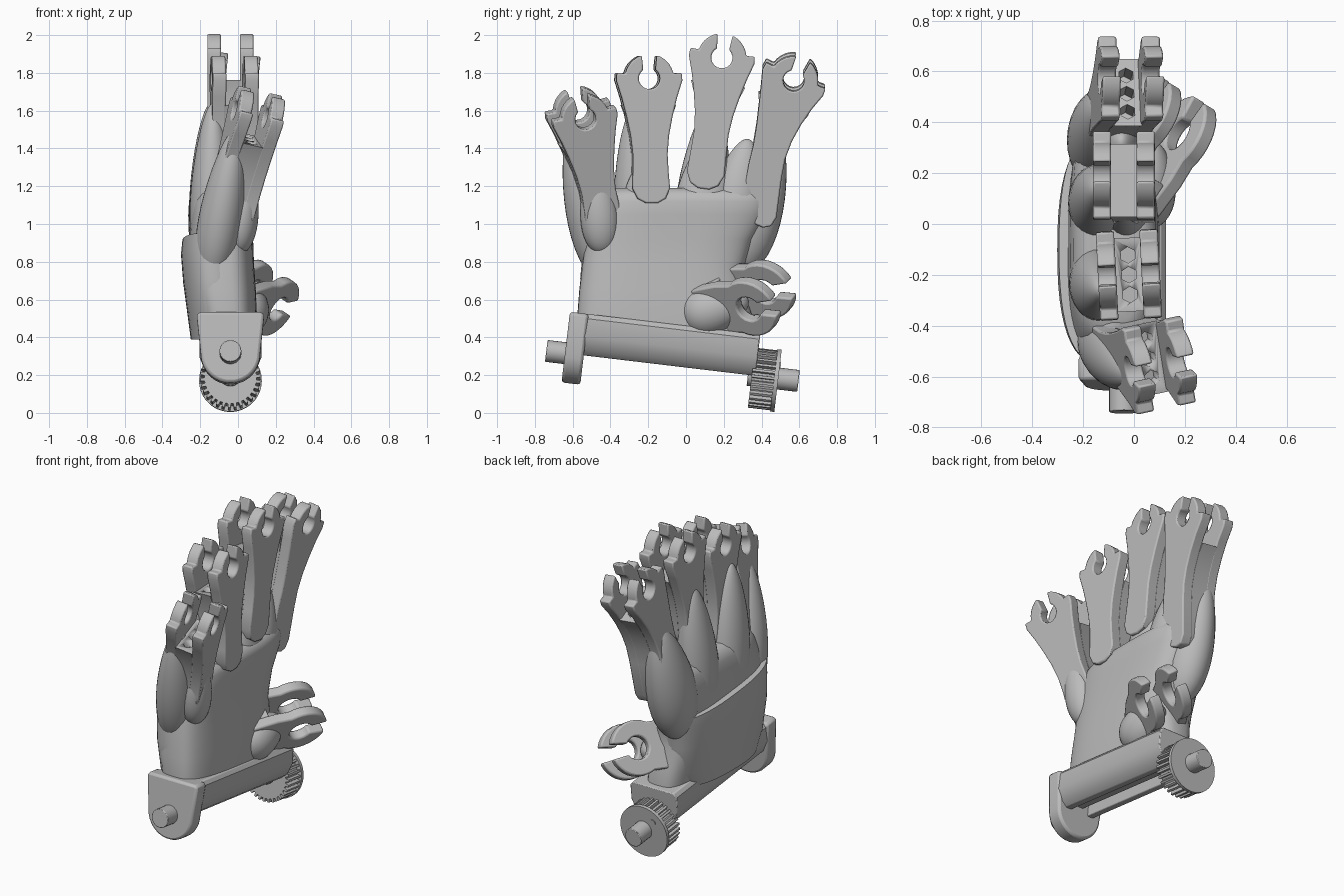
import bpy, bmesh
from math import sin, cos, pi, radians, copysign
from mathutils import Matrix, Vector

if "Cube" in bpy.data.objects:
    bpy.data.objects.remove(bpy.data.objects["Cube"])

grey = bpy.data.materials.new("plain_grey")
grey.use_nodes = True
grey.diffuse_color = (0.5, 0.5, 0.5, 1)
grey.node_tree.nodes["Principled BSDF"].inputs["Base Color"].default_value = (0.5, 0.5, 0.5, 1)


def finish(name, bm, matrix=Matrix(), bevel=0.0, angle=35):
    bmesh.ops.recalc_face_normals(bm, faces=bm.faces)
    mesh = bpy.data.meshes.new(name)
    bm.to_mesh(mesh)
    bm.free()
    mesh.materials.append(grey)
    ob = bpy.data.objects.new(name, mesh)
    ob.matrix_world = matrix
    bpy.context.collection.objects.link(ob)
    if bevel:
        mod = ob.modifiers.new("soft_edges", "BEVEL")
        mod.width, mod.segments, mod.limit_method = bevel, 2, "ANGLE"
        mod.angle_limit = radians(40)
    bpy.ops.object.select_all(action="DESELECT")
    ob.select_set(True)
    bpy.context.view_layer.objects.active = ob
    bpy.ops.object.shade_smooth_by_angle(angle=radians(angle))
    return ob


def prism(name, pts, x0, x1, matrix, bevel=0.0):
    """Extrude a (y, z) outline along local x."""
    bm = bmesh.new()
    face = bm.faces.new([bm.verts.new((x0, a, b)) for a, b in pts])
    out = bmesh.ops.extrude_face_region(bm, geom=[face])
    verts = [g for g in out["geom"] if isinstance(g, bmesh.types.BMVert)]
    bmesh.ops.translate(bm, verts=verts, vec=(x1 - x0, 0, 0))
    return finish(name, bm, matrix, bevel)


def arc(r, start, end, n):
    return [(r * cos(radians(start + (end - start) * i / n)),
             r * sin(radians(start + (end - start) * i / n))) for i in range(n + 1)]


def mirrored(half):
    return half + [(-a, b) for a, b in reversed(half)]


# ---- slotted joint outlines
def stem(tail):
    return [(0.122, -0.2), (0.102, -0.3), (0.092, -0.4), (0.095, -0.5),
            (0.1, -tail + 0.08), (0.075, -tail + 0.025), (0.03, -tail)]


def joint_outline(tail, flare, bend):
    if flare:
        hole = arc(0.056, 55, -235, 16)
        side = arc(0.13, 72, 12, 5) + [(0.172, 0.03), (0.175, -0.01), (0.147, -0.1)] + stem(tail)
    else:
        hole = arc(0.07, 62, -242, 16)
        side = arc(0.165, 74, -30, 9) + [(0.145, -0.17), (0.12, -tail)]
    pts = mirrored(side) + hole[::-1]
    return [(a + bend * min(0, b) ** 2, b) for a, b in pts]


def web_outline(tail, bend):
    side = [(0.145, -0.14)] + stem(tail)
    return [(a + bend * b * b, b) for a, b in mirrored(side)]


# ---- four forked finger roots
def finger(name, joint, lean, side_lean, yaw, tail, bend, holes):
    m = (Matrix.Translation(joint) @ Matrix.Rotation(radians(yaw), 4, "Z")
         @ Matrix.Rotation(radians(side_lean), 4, "Y") @ Matrix.Rotation(radians(-lean), 4, "X"))
    outline = joint_outline(tail, True, bend)
    for tag, s in (("inner", 1), ("outer", -1)):
        prism(f"{name}_{tag}_prong", outline, s * 0.05, s * 0.122, m, 0.008)
    web = prism(f"{name}_web", web_outline(tail, bend), -0.055, 0.055, m)
    if holes:
        bm = bmesh.new()
        for i in (-1, 0, 1):
            bmesh.ops.create_cone(bm, cap_ends=True, segments=6, radius1=0.032, radius2=0.032,
                                  depth=0.16, matrix=Matrix.Translation((0, i * 0.078, -0.14)))
        cutter = finish(f"{name}_hole_cutter", bm, m)
        cutter.hide_render = True
        cutter.hide_set(True)
        cutter.display_type = "WIRE"
        cut = web.modifiers.new("cord_holes", "BOOLEAN")
        cut.operation, cut.object, cut.solver = "DIFFERENCE", cutter, "EXACT"


finger("little_finger", (0.095, -0.555, 1.58), -13, 13, 12, 0.62, 0, True)
finger("ring_finger", (-0.02, -0.2, 1.77), 0, 0, 3, 0.66, 0.03, True)
finger("middle_finger", (-0.04, 0.19, 1.88), 8, 0, 0, 0.7, 0, False)
finger("index_finger", (-0.015, 0.57, 1.77), 24, 6, 0, 0.78, 0.23, True)


# ---- rounded domes over the knuckles and under the finger roots
def dome(name, base, tip, width, depth):
    base, tip = Vector(base), Vector(tip)
    bm = bmesh.new()
    bmesh.ops.create_uvsphere(bm, u_segments=32, v_segments=20, radius=1)
    for v in bm.verts:
        k = 1 - 0.25 * v.co.z
        v.co.x *= depth * k
        v.co.y *= width * k
        v.co.z *= (tip - base).length / 2
    rot = Vector((0, 0, 1)).rotation_difference(tip - base).to_matrix().to_4x4()
    finish(name, bm, Matrix.Translation((base + tip) / 2) @ rot, angle=60)


dome("little_knuckle", (-0.15, -0.4, 0.68), (-0.01, -0.6, 1.5), 0.14, 0.115)
dome("ring_knuckle", (-0.15, -0.22, 0.72), (-0.13, -0.26, 1.64), 0.14, 0.11)
dome("middle_knuckle", (-0.15, 0.05, 0.72), (-0.14, 0.14, 1.64), 0.14, 0.11)
dome("index_knuckle", (-0.13, 0.24, 0.72), (-0.13, 0.47, 1.5), 0.165, 0.13)
dome("middle_root", (-0.02, 0.06, 0.85), (-0.04, 0.14, 1.46), 0.15, 0.1)
dome("index_root", (-0.03, 0.22, 0.9), (-0.05, 0.33, 1.45), 0.13, 0.1)
dome("ring_root", (-0.02, -0.22, 0.9), (-0.03, -0.19, 1.36), 0.13, 0.1)
dome("little_root", (0.0, -0.44, 0.84), (0.05, -0.48, 1.32), 0.1, 0.085)


# ---- lofted palm and back shell
def loft(name, rings, tilt=0.0, power=0.62, n=48):
    bm = bmesh.new()
    loops = []
    for z, y0, y1, x0, x1 in rings:
        loop = []
        for i in range(n):
            c, s = cos(2 * pi * i / n), sin(2 * pi * i / n)
            y = (y0 + y1) / 2 + (y1 - y0) / 2 * copysign(abs(s) ** power, s)
            x = (x0 + x1) / 2 + (x1 - x0) / 2 * copysign(abs(c) ** power, c)
            loop.append(bm.verts.new((x, y, z - tilt * y * (z - 0.4))))
        loops.append(loop)
    for a, b in zip(loops, loops[1:]):
        for i in range(n):
            bm.faces.new((a[i], a[(i + 1) % n], b[(i + 1) % n], b[i]))
    bm.faces.new(loops[0])
    bm.faces.new(loops[-1])
    return finish(name, bm, angle=50)


loft("palm", [(0.42, -0.57, 0.36, -0.2, 0.1), (0.52, -0.575, 0.35, -0.22, 0.1),
              (0.65, -0.565, 0.31, -0.25, 0.095), (0.78, -0.55, 0.31, -0.26, 0.085),
              (0.92, -0.53, 0.36, -0.26, 0.08), (1.05, -0.5, 0.43, -0.25, 0.085),
              (1.12, -0.47, 0.44, -0.24, 0.085), (1.16, -0.44, 0.42, -0.22, 0.075),
              (1.19, -0.38, 0.38, -0.18, 0.03)])
loft("back_shell", [(0.39, -0.48, 0.22, -0.25, 0.0), (0.5, -0.55, 0.3, -0.265, 0.05),
                    (0.68, -0.56, 0.31, -0.29, 0.04), (0.83, -0.545, 0.34, -0.302, 0.02),
                    (0.9, -0.54, 0.35, -0.295, 0.0), (0.905, -0.5, 0.33, -0.25, 0.0)],
     tilt=0.2, power=0.82)

# ---- forked thumb mount
n = Vector((-0.75, 0.45, 0.5)).normalized()
d = Vector((0.5, 0.83, 0.03))
d = (d - n * d.dot(n)).normalized()
axes = Matrix((n, d.cross(n), d)).transposed().to_4x4()
thumb = Matrix.Translation((0.125, 0.385, 0.61)) @ axes
for tag, s in (("upper", 1), ("lower", -1)):
    prism(f"thumb_{tag}_prong", joint_outline(0.32, False, 0), s * 0.06, s * 0.125, thumb, 0.01)
prism("thumb_web", mirrored([(0.13, -0.2), (0.12, -0.32)]), -0.065, 0.065, thumb, 0.01)
dome("thumb_base", (0.02, -0.02, 0.5), (0.07, 0.33, 0.6), 0.13, 0.12)

# ---- wrist bar, end plate, pins and toothed wheel on one tilted axis
wrist = (Matrix.Translation((-0.04, 0, 0.24)) @ Matrix.Rotation(radians(-6.8), 4, "X")
         @ Matrix.Rotation(radians(90), 4, "Z"))
bar = [(0.145, 0.22), (0.165, 0.195), (0.165, 0.1), (0.135, 0.03), (0.1, 0.0), (0.06, 0.0),
       (0.06, 0.07), (0.025, 0.07), (0.025, 0.035)]
prism("wrist_bar", mirrored(bar), -0.57, 0.37, wrist, 0.006)
plate = [(0.17, 0.22), (0.178, 0.2)] + arc(0.157, 0, -84, 10)
prism("wrist_end_plate", mirrored(plate), -0.645, -0.545, wrist, 0.015)
circle = arc(0.058, 0, 345, 23)
prism("front_pin", circle, -0.745, -0.6, wrist, 0.004)
prism("rear_pin", circle, 0.33, 0.6, wrist, 0.004)
teeth = []
for i in range(30):
    for step, r in ((0, 0.138), (0.4, 0.138), (0.5, 0.16), (0.9, 0.16)):
        a = 2 * pi * (i + step) / 30
        teeth.append((r * cos(a), r * sin(a)))
wheel = wrist @ Matrix.Translation((0, 0, -0.012))
prism("toothed_wheel", teeth, 0.35, 0.475, wheel)
rim = arc(0.166, 0, 354, 59)
prism("wheel_outer_disc", rim, 0.47, 0.492, wheel)
prism("wheel_bolt", [(a * 0.12 + 0.07, b * 0.12 + 0.08) for a, b in rim[::5]], 0.485, 0.497, wheel)
